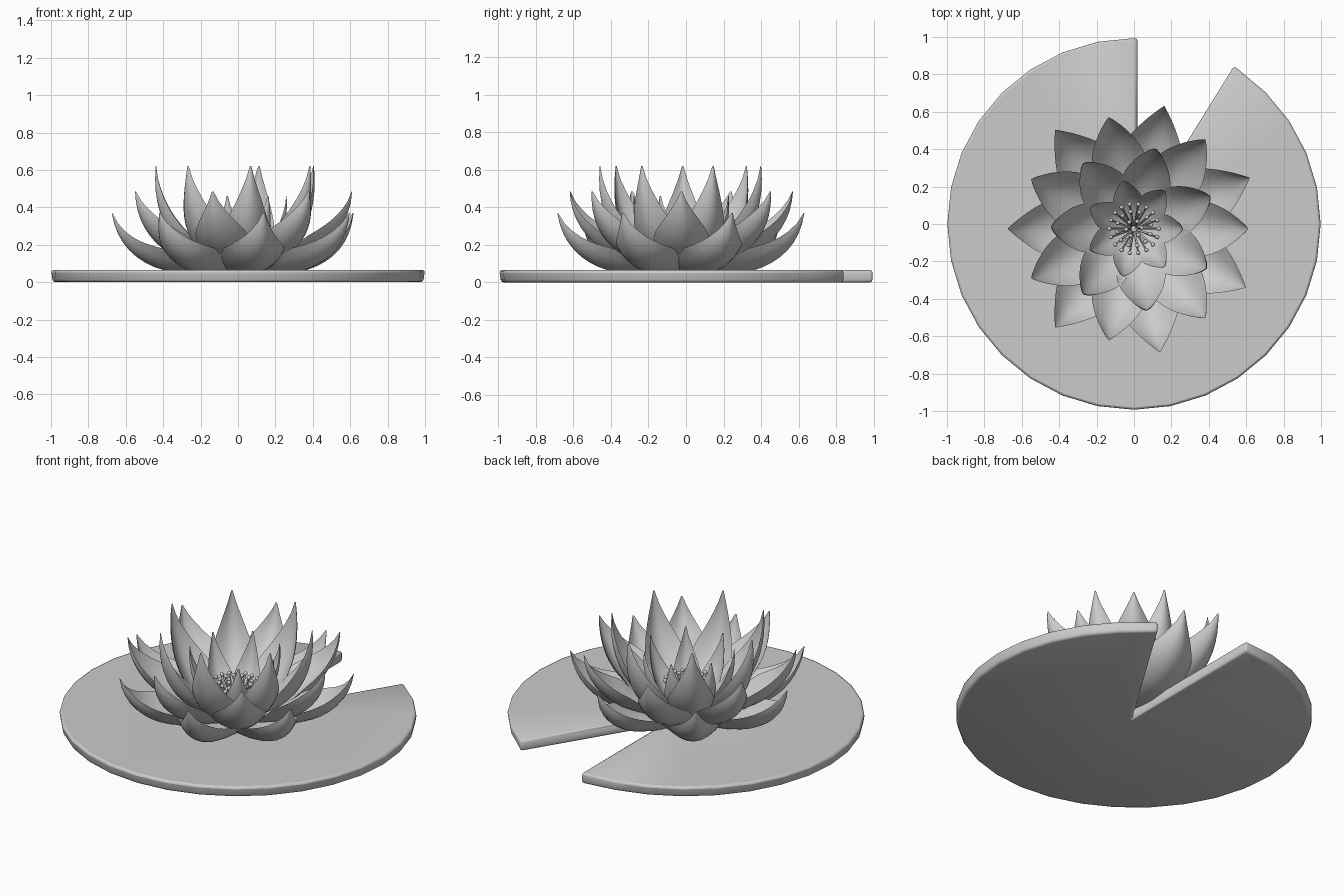
import bpy, bmesh, math
from mathutils import Vector, Matrix

if "Cube" in bpy.data.objects:
    bpy.data.objects.remove(bpy.data.objects["Cube"])

CY = -0.025  # flower centre in y


def add_object(name, bm, angle=40):
    bmesh.ops.recalc_face_normals(bm, faces=bm.faces)
    me = bpy.data.meshes.new(name)
    bm.to_mesh(me)
    bm.free()
    ob = bpy.data.objects.new(name, me)
    bpy.context.collection.objects.link(ob)
    bpy.ops.object.select_all(action='DESELECT')
    ob.select_set(True)
    bpy.context.view_layer.objects.active = ob
    bpy.ops.object.shade_smooth_by_angle(angle=math.radians(angle))
    return ob


# Lily pad: 32-sided disc with a notch at the back, bevelled rim
bm = bmesh.new()
n = 32
angles = [2 * math.pi * k / n for k in range(8, 38)]
ring = [bm.verts.new((math.cos(a), 0.995 * math.sin(a), 0)) for a in angles]
ring[0].co.x = 0.018
ring[-1].co = (0.535, 0.845, 0)
apex = bm.verts.new((0.018, 0.01, 0))
fan = bm.faces.new(ring + [apex])
ext = bmesh.ops.extrude_face_region(bm, geom=[fan])
top = [v for v in ext['geom'] if isinstance(v, bmesh.types.BMVert)]
bmesh.ops.translate(bm, verts=top, vec=(0, 0, 0.065))
for v in ring[1:-1]:
    v.co.x *= 0.99
    v.co.y *= 0.99
pad = add_object("lily_pad", bm, 95)
bev = pad.modifiers.new("rim", 'BEVEL')
bev.width = 0.014
bev.segments = 2
bev.limit_method = 'ANGLE'
bev.angle_limit = math.radians(40)


def bezier(p, t):
    s = 1 - t
    return [s**3 * p[0][i] + 3 * s * s * t * p[1][i] + 3 * s * t * t * p[2][i] + t**3 * p[3][i]
            for i in (0, 1)]


# Petal layer: cupped leaf shapes, thick in the middle and thin at the edge
def petal_layer(name, spine, half_width, cup, start, thick, turn=(0,) * 7, rows=14, cols=8):
    for k in range(7):
        bm = bmesh.new()
        for side in (0, 1):
            grid = []
            for i in range(rows + 1):
                t = i / rows
                r, z = bezier(spine, t)
                r0, z0 = bezier(spine, max(t - 0.01, 0))
                r1, z1 = bezier(spine, min(t + 0.01, 1))
                d = Vector((r1 - r0, z1 - z0)).normalized()
                shape = max(math.sin(math.pi * t**0.8), 0.0) if 0 < t < 1 else 0
                w = max(half_width * shape, 0.004)
                bend = cup * min(1, t / 0.45)  # flatter towards the base
                row = []
                for j in range(cols + 1):
                    u = 2 * j / cols - 1
                    lift = bend * w * u * u + side * thick * (1 - u**4) * shape
                    row.append(bm.verts.new((r - d.y * lift, w * u, z + d.x * lift)))
                grid.append(row)
            for i in range(rows):
                for j in range(cols):
                    bm.faces.new((grid[i][j], grid[i + 1][j], grid[i + 1][j + 1], grid[i][j + 1]))
        bmesh.ops.remove_doubles(bm, verts=bm.verts, dist=0.0005)
        ang = start + 2 * math.pi * k / 7 + math.radians(turn[k])
        bm.transform(Matrix.Translation((0, CY, 0)) @ Matrix.Rotation(ang, 4, 'Z'))
        add_object(f"{name}_{k + 1}", bm, 50)


petal_layer("outer_petal", [(0.04, 0.06), (0.33, 0.0), (0.63, 0.075), (0.675, 0.37)],
            0.17, 0.65, math.pi, 0.028, (0, 0, -1, -2, -2, -1, 0))
petal_layer("second_petal", [(0.04, 0.07), (0.34, 0.05), (0.60, 0.23), (0.61, 0.485)],
            0.15, 0.65, 0, 0.026)
petal_layer("third_petal", [(0.04, 0.08), (0.28, 0.07), (0.47, 0.29), (0.44, 0.62)],
            0.132, 0.65, math.pi, 0.024, (-1, 1, -4, -3, -3, -2, -1))
petal_layer("inner_petal", [(0.03, 0.08), (0.18, 0.09), (0.275, 0.24), (0.26, 0.46)],
            0.08, 0.65, 0, 0.016)

# Stamens: thin stalks with round tips, in three rings
bm = bmesh.new()
for count, radius, height, phase in ((18, 0.14, 0.255, 0), (12, 0.10, 0.26, 0.2), (6, 0.05, 0.265, 0.1)):
    for k in range(count):
        a = phase + 2 * math.pi * k / count
        d = Vector((math.cos(a), math.sin(a), 0))
        lo = d * 0.02 + Vector((0, CY, 0.08))
        hi = d * (radius - 0.008) + Vector((0, CY, height))
        rot = (hi - lo).to_track_quat('Z', 'Y').to_matrix().to_4x4()
        bmesh.ops.create_cone(bm, cap_ends=True, segments=6, radius1=0.006, radius2=0.006,
                              depth=(hi - lo).length,
                              matrix=Matrix.Translation((lo + hi) / 2) @ rot)
        bmesh.ops.create_uvsphere(bm, u_segments=8, v_segments=6, radius=0.012,
                                  matrix=Matrix.Translation(hi))
add_object("stamens", bm, 60)
